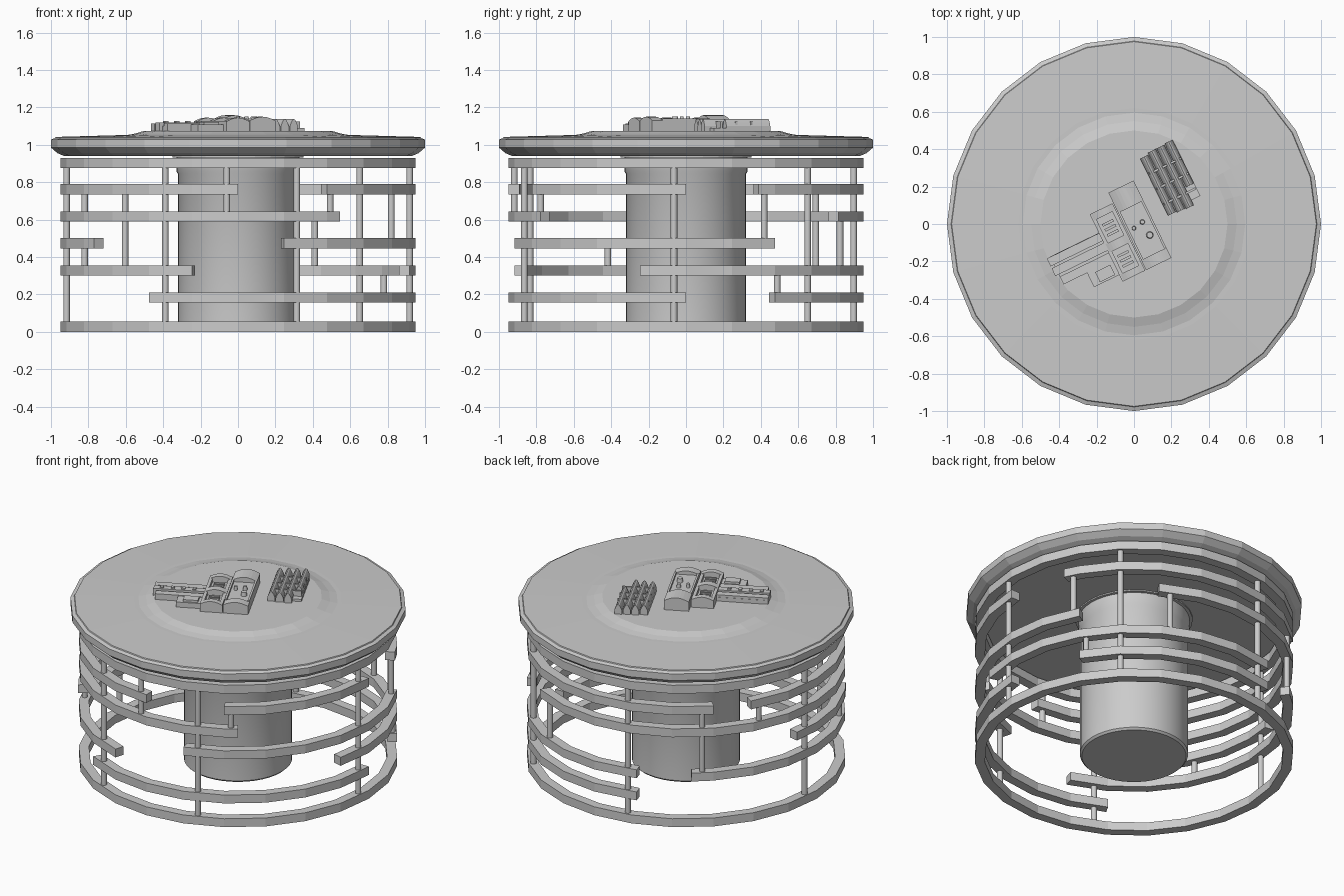
import bpy, bmesh, math
from mathutils import Matrix

if "Cube" in bpy.data.objects:
    bpy.data.objects.remove(bpy.data.objects["Cube"])


def finish(name, bm, smooth=None, matrix=None):
    bmesh.ops.recalc_face_normals(bm, faces=bm.faces)
    me = bpy.data.meshes.new(name)
    bm.to_mesh(me)
    bm.free()
    ob = bpy.data.objects.new(name, me)
    bpy.context.collection.objects.link(ob)
    if matrix:
        ob.matrix_world = matrix
    if smooth:
        bpy.context.view_layer.objects.active = ob
        ob.select_set(True)
        bpy.ops.object.shade_smooth_by_angle(angle=math.radians(smooth))
        ob.select_set(False)
    return ob


def lathe(name, profile, sides, smooth=None):
    bm = bmesh.new()
    vs = [bm.verts.new((r, 0, z)) for r, z in profile]
    es = [bm.edges.new(p) for p in zip(vs, vs[1:])]
    bmesh.ops.spin(bm, geom=vs + es, cent=(0, 0, 0), axis=(0, 0, 1),
                   angle=math.tau, steps=sides, use_duplicate=False)
    bmesh.ops.remove_doubles(bm, verts=bm.verts, dist=1e-4)
    return finish(name, bm, smooth)


def band(name, z, a0, a1, r0=0.89, r1=0.95, h=0.055):
    """Rectangular hoop or part of one, angles in degrees."""
    bm = bmesh.new()
    full = a1 - a0 >= 360
    # break points stay on the 15 degree grid
    angs = [a0] + [a for a in range(-360, 720, 15) if a0 + 2 < a < a1 - 2] + [a1]
    if full:
        angs = list(range(0, 360, 15))
    rows = []
    for a in angs:
        c, s = math.cos(math.radians(a)), math.sin(math.radians(a))
        rows.append([bm.verts.new((r * c, r * s, z + dz)) for r, dz in
                     ((r0, -h / 2), (r1, -h / 2), (r1, h / 2), (r0, h / 2))])
    pairs = list(zip(rows, rows[1:])) + ([(rows[-1], rows[0])] if full else [])
    for p, q in pairs:
        for i in range(4):
            j = (i + 1) % 4
            bm.faces.new((p[i], p[j], q[j], q[i]))
    if not full:
        bm.faces.new(rows[0])
        bm.faces.new(rows[-1])
    return finish(name, bm)


def post(name, a, z0, z1):
    bm = bmesh.new()
    a = math.radians(a)
    bmesh.ops.create_cone(bm, cap_ends=True, segments=10, radius1=0.018, radius2=0.018,
                          depth=z1 - z0, matrix=Matrix.Translation(
                              (0.92 * math.cos(a), 0.92 * math.sin(a), (z0 + z1) / 2)))
    return finish(name, bm, 40)


# table top, with raised centre plate
lathe("table_top", [(0, .932), (.35, .932), (.35, .94), (.93, .94), (.965, .955), (1, .985),
                    (1, 1.028), (.978, 1.036), (.975, 1.042), (.62, 1.052), (.595, 1.052),
                    (.55, 1.06), (.5, 1.075), (0, 1.075)], 24)
# central column
lathe("column", [(0, 0), (.31, 0), (.322, .012), (.322, .845), (.33, .86), (.33, .935),
                 (0, .935)], 40, 30)

# hoops and partial hoops
L = [0.0275, 0.183, 0.328, 0.473, 0.617, 0.763, 0.903]
band("bottom_hoop", L[0], 0, 360)
band("top_hoop", L[6], 0, 360)
arcs = {1: [(30, 107), (-120, 0)],
        2: [(-15, 107), (127, 255)],
        3: [(-75, 30), (169, 216)],
        4: [(59, 305)],
        5: [(24, 135), (149, 270), (-60, 0)]}
for lev, spans in arcs.items():
    for i, (a, b) in enumerate(spans):
        band(f"arc_level{lev}_{i}", L[lev], a, b)

# full posts and short joining posts
for a in (-115, -70, -4, 45, 103, 175):
    post("full_post", a, L[0], L[6])
for a, lo, hi in ((27, 3, 5), (32, 1, 2), (63.5, 2, 4), (131, 2, 5), (153, 4, 5),
                  (207, 2, 3), (-93.7, 4, 6), (-57.6, 4, 5)):
    post("short_post", a, L[lo], L[hi])

# surface blocks on the plate, in a frame turned 26 degrees
TURN = Matrix.Rotation(math.radians(26), 4, 'Z')
BASE = 1.07


def block(name, u0, u1, v0, v1, top, base=BASE):
    bm = bmesh.new()
    bmesh.ops.create_cube(bm, size=1, matrix=Matrix.Translation(
        ((u0 + u1) / 2, (v0 + v1) / 2, (base + top) / 2)) @ Matrix.Diagonal(
        (u1 - u0, v1 - v0, top - base, 1)))
    return finish(name, bm, matrix=TURN)


def arched(name, u0, u1, v0, v1, side, crown, n=8):
    """Block whose top is a shallow arch across u."""
    bm = bmesh.new()
    pts = [(u0, BASE)] + [(u0 + (u1 - u0) * i / n,
                           side + (crown - side) * math.sin(math.pi * i / n))
                          for i in range(n + 1)] + [(u1, BASE)]
    f = bm.faces.new([bm.verts.new((u, v0, z)) for u, z in pts])
    g = bmesh.ops.extrude_face_region(bm, geom=[f])['geom']
    bmesh.ops.translate(bm, vec=(0, v1 - v0, 0),
                        verts=[x for x in g if isinstance(x, bmesh.types.BMVert)])
    return finish(name, bm, matrix=TURN)


# main block: arched rear, flat deck with rails and knobs
block("main_deck", -.05, .10, -.25, .09, 1.125)
arched("main_rear", -.05, .10, .09, .21, 1.135, 1.158)
arched("main_front", -.05, .10, -.25, -.19, 1.13, 1.15)
for u in (-.05, .088):
    block("deck_rail", u, u + .012, -.19, .09, 1.14)
for u, v, r in ((-.01, -.02, .012), (.045, -.01, .014), (.05, -.09, .02)):
    bm = bmesh.new()
    bmesh.ops.create_cone(bm, cap_ends=True, segments=12, radius1=r, radius2=r * .8, depth=.03,
                          matrix=Matrix.Translation((u, v, 1.135)))
    finish("knob", bm, 40, TURN)

# second block: low tray with arched ends and slanted ribs
block("tray_floor", -.19, -.055, -.25, .15, 1.105)
arched("tray_front", -.19, -.055, -.25, -.21, 1.125, 1.145)
arched("tray_middle", -.19, -.055, -.08, -.03, 1.125, 1.145)
arched("tray_rear", -.19, -.055, .11, .15, 1.125, 1.145)
for u in (-.19, -.075):
    block("tray_side", u, u + .02, -.25, .15, 1.128)
for v in (-.185, -.155, -.125, .0, .03, .06):
    block("tray_rib", -.155, -.09, v, v + .014, 1.122)

# left slab with stepped strips
block("left_slab", -.48, -.19, -.125, .04, 1.10)
for v, u0, top in ((-.125, -.48, 1.113), (-.066, -.50, 1.12), (-.008, -.50, 1.115)):
    block("left_strip", u0, -.19, v, v + .046, top)
for i in range(4):
    block("left_tab", -.46 + i * .065, -.44 + i * .065, -.055, -.03, 1.128)
block("left_step", -.34, -.19, -.21, -.125, 1.108)
block("left_step_cap", -.30, -.21, -.20, -.14, 1.122)

# right slab with rounded ridges
block("right_slab", .185, .385, -.02, .29, 1.09)
for i, (v0, v1) in enumerate(((-.04, .30), (-.045, .31), (-.05, .31), (.055, .315))):
    u = .183 + i * .051
    arched("right_ridge", u, u + .046, v0, v1, 1.10, 1.138, 6)
for v in (.02, .11, .2):
    block("right_crossbar", .19, .38, v, v + .012, 1.125)
